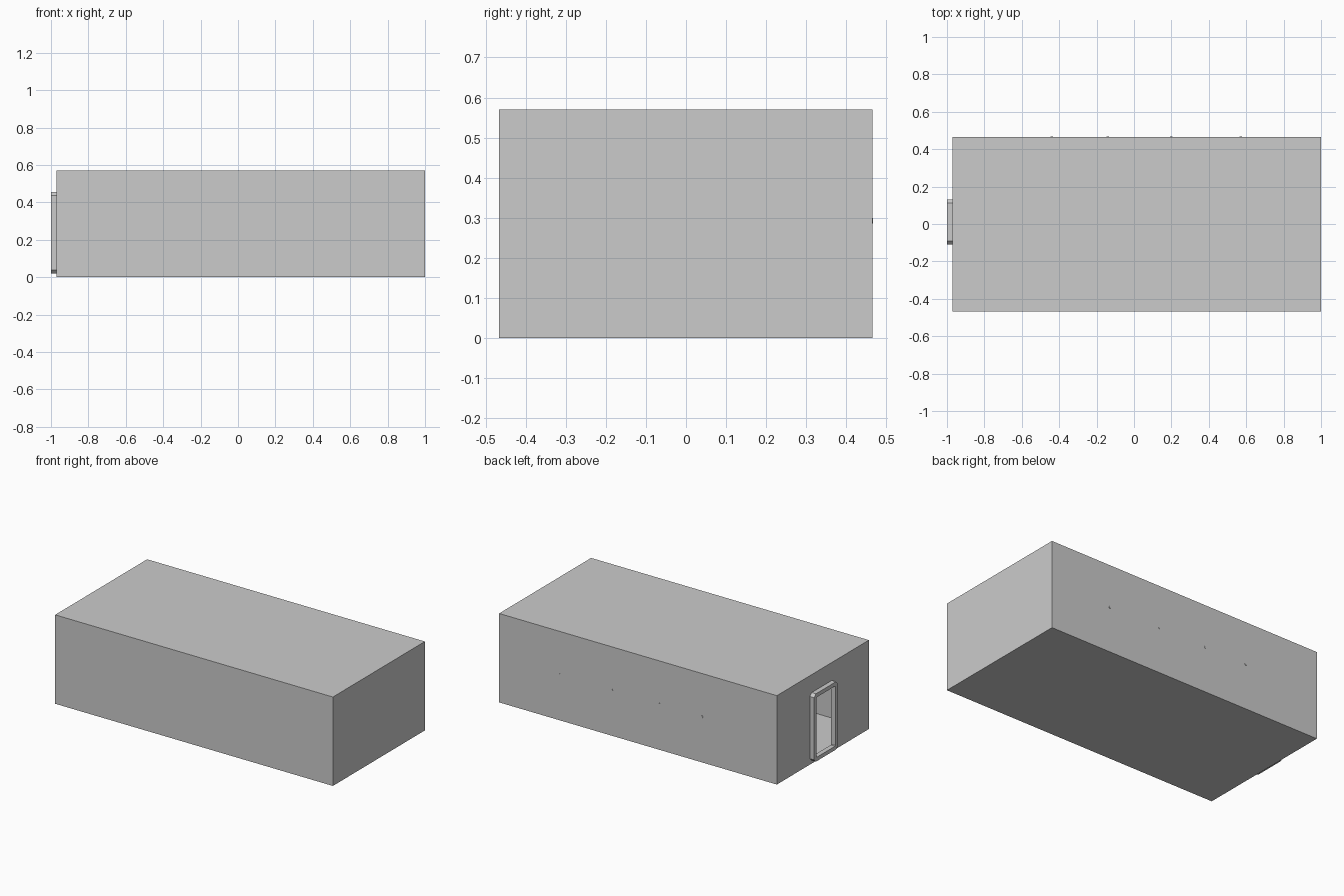
import bpy, bmesh, math

if "Cube" in bpy.data.objects:
    bpy.data.objects.remove(bpy.data.objects["Cube"])

X0, X1 = -0.97, 1.0      # room ends
Y0, Y1 = -0.467, 0.465   # room sides
H = 0.57


def finish(bm, name):
    bmesh.ops.recalc_face_normals(bm, faces=bm.faces)
    mesh = bpy.data.meshes.new(name)
    bm.to_mesh(mesh)
    bm.free()
    obj = bpy.data.objects.new(name, mesh)
    bpy.context.collection.objects.link(obj)
    return obj


def rect(bm, x, y0, y1, z0, z1):
    return [bm.verts.new((x, y, z)) for y, z in ((y0, z0), (y1, z0), (y1, z1), (y0, z1))]


def chamfered(bm, x, y0, y1, z0, z1, c):
    pts = [(y0 + c, z0), (y1 - c, z0), (y1, z0 + c), (y1, z1 - c),
           (y1 - c, z1), (y0 + c, z1), (y0, z1 - c), (y0, z0 + c)]
    return [bm.verts.new((x, y, z)) for y, z in pts]


def bridge(bm, a, b):
    n = len(a)
    for i in range(n):
        j = (i + 1) % n
        bm.faces.new((a[i], a[j], b[j], b[i]))


# Hollow room shell with a doorway in the left end
bm = bmesh.new()
far = rect(bm, X1, Y0, Y1, 0, H)
near = rect(bm, X0, Y0, Y1, 0, H)
hole = rect(bm, X0, -0.085, 0.105, 0.045, 0.43)
bm.faces.new(far)
bridge(bm, far, near)
bridge(bm, near, hole)
finish(bm, "room_shell")

# Door frame: chamfered ring standing proud of the wall
bm = bmesh.new()
rings = [chamfered(bm, x, *size) for x, size in (
    (X0, (-0.11, 0.13, 0.02, 0.455, 0.018)),
    (-1.0, (-0.11, 0.13, 0.02, 0.455, 0.018)),
    (-1.0, (-0.085, 0.105, 0.045, 0.43, 0.004)),
    (X0, (-0.085, 0.105, 0.045, 0.43, 0.004)))]
for i in range(4):
    bridge(bm, rings[i], rings[(i + 1) % 4])
finish(bm, "door_frame")

# Small pegs poking through the back wall
for i, x in enumerate((-0.44, -0.14, 0.2, 0.57)):
    bpy.ops.mesh.primitive_cylinder_add(vertices=8, radius=0.007, depth=0.012,
                                        location=(x, 0.461, 0.293),
                                        rotation=(math.pi / 2, 0, 0))
    bpy.context.object.name = f"wall_peg_{i + 1}"
